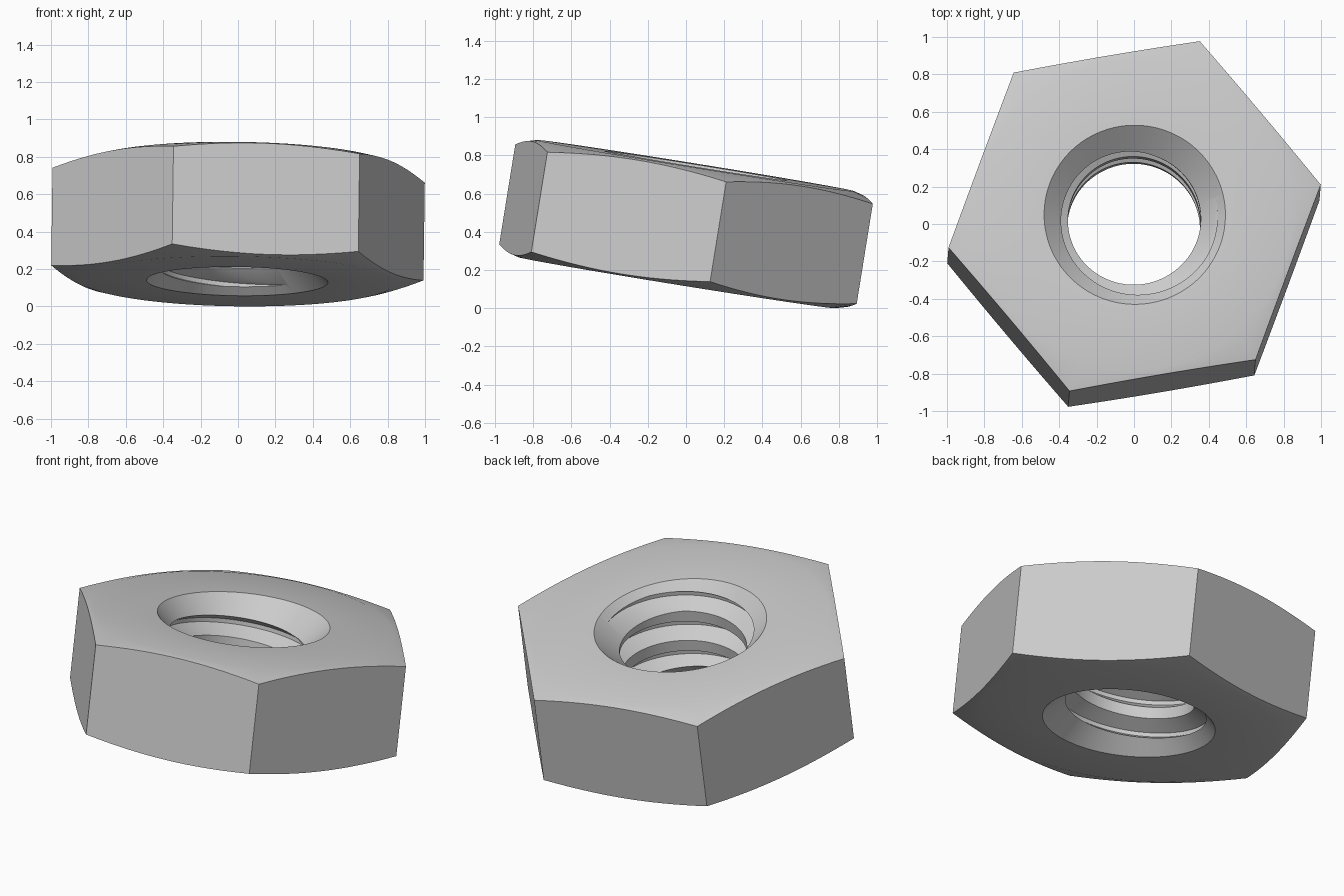
import bpy, bmesh, math
from mathutils import Matrix

if "Cube" in bpy.data.objects:
    bpy.data.objects.remove(bpy.data.objects["Cube"])

SEG = 96            # divisions around the axis
CORNER = 1.01       # hexagon corner radius
HALF = 0.31         # half thickness
FLAT = 0.84         # radius of the flat on each end
SINK = 0.485        # countersink rim radius
BORE = 0.355        # thread crest radius
ROOT = 0.443        # thread root radius
PITCH = 0.194
SLOPE = math.tan(math.radians(15))


def make_object(name, bm):
    bmesh.ops.recalc_face_normals(bm, faces=bm.faces)
    mesh = bpy.data.meshes.new(name)
    bm.to_mesh(mesh)
    bm.free()
    obj = bpy.data.objects.new(name, mesh)
    bpy.context.collection.objects.link(obj)
    return obj


def bridge(bm, a, b):
    for i in range(len(a)):
        j = (i + 1) % len(a)
        bm.faces.new((a[i], a[j], b[j], b[i]))


def section(bm, angle, points):
    return [bm.verts.new((r * math.cos(angle), r * math.sin(angle), z)) for r, z in points]


# Hexagonal body: closed section swept round, with conical corner chamfers
bm = bmesh.new()
rings = []
for i in range(SEG):
    a = math.tau * i / SEG
    off = a % (math.pi / 3) - math.pi / 6
    r = CORNER * math.cos(math.pi / 6) / math.cos(off)
    edge = HALF - SLOPE * (r - FLAT)
    neck = HALF - (SINK - BORE)
    upper = [(r, edge), (FLAT, HALF), (SINK, HALF), (BORE, neck)]
    lower = [(p, -z) for p, z in reversed(upper)]
    rings.append(section(bm, a, upper + lower))
for i in range(SEG):
    bridge(bm, rings[i], rings[(i + 1) % SEG])
nut = make_object("hex_nut", bm)

# Helical groove cutter, right-handed
bm = bmesh.new()
inner = 0.32
root_w = 0.012
mouth_w = root_w + (ROOT - inner) * math.tan(math.radians(30))
hex_turn = math.radians(9.7)
run_out = math.radians(-32) - hex_turn     # where the groove leaves the top
coils = []
for i in range(-4 * SEG, SEG + 1):
    a = run_out + math.tau * i / SEG
    z = HALF - 0.054 + PITCH * i / SEG
    coils.append(section(bm, a, [(ROOT, z - root_w), (ROOT, z + root_w),
                                 (inner, z + mouth_w), (inner, z - mouth_w)]))
for a, b in zip(coils, coils[1:]):
    bridge(bm, a, b)
bm.faces.new(coils[0])
bm.faces.new(coils[-1])
cutter = make_object("thread_cutter", bm)
cutter.hide_render = True

# Cut the thread and discard the cutter
mod = nut.modifiers.new("thread", 'BOOLEAN')
mod.operation = 'DIFFERENCE'
mod.solver = 'EXACT'
mod.object = cutter
bpy.ops.object.select_all(action='DESELECT')
nut.select_set(True)
bpy.context.view_layer.objects.active = nut
bpy.ops.object.modifier_apply(modifier=mod.name)
bpy.data.objects.remove(cutter)

# Plain grey metal
grey = bpy.data.materials.new("light_grey")
grey.use_nodes = True
color = (0.6, 0.6, 0.6, 1)
grey.diffuse_color = color
grey.node_tree.nodes["Principled BSDF"].inputs["Base Color"].default_value = color
nut.data.materials.clear()
nut.data.materials.append(grey)
bpy.ops.object.shade_smooth_by_angle(angle=math.radians(30))

# Leaning pose, resting on its lowest edge
pose = (Matrix.Rotation(math.radians(0.75), 4, 'Y')
        @ Matrix.Rotation(math.radians(-9.15), 4, 'X')
        @ Matrix.Rotation(hex_turn, 4, 'Z'))
nut.data.transform(pose)
nut.location.z = -min(v.co.z for v in nut.data.vertices)
